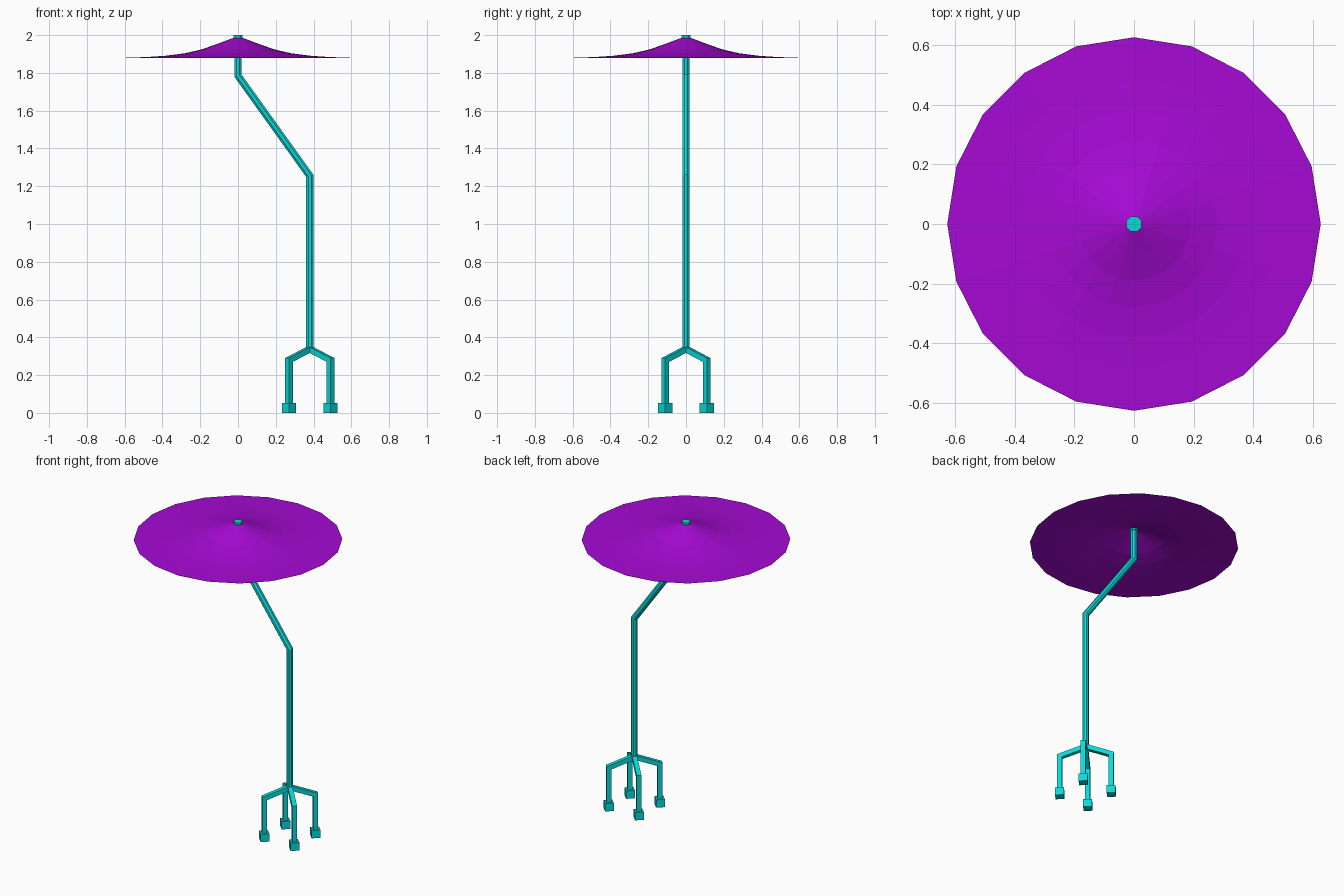
import bpy, bmesh
from math import sin, cos, pi, sqrt
from mathutils import Vector, Matrix

if "Cube" in bpy.data.objects:
    bpy.data.objects.remove(bpy.data.objects["Cube"])


def material(name, rgb):
    m = bpy.data.materials.new(name)
    m.diffuse_color = (*rgb, 1)
    m.use_nodes = True
    m.node_tree.nodes["Principled BSDF"].inputs["Base Color"].default_value = m.diffuse_color
    return m


TEAL = material("teal", (0.003, 0.70, 0.70))
PURPLE = material("purple", (0.38, 0.003, 0.66))


def finish(name, bm, mat):
    bmesh.ops.recalc_face_normals(bm, faces=bm.faces)
    me = bpy.data.meshes.new(name)
    bm.to_mesh(me)
    bm.free()
    me.materials.append(mat)
    ob = bpy.data.objects.new(name, me)
    bpy.context.collection.objects.link(ob)
    return ob


def tube(name, path, side, radius, sides, mat):
    """Sweep a regular polygon along a planar path with mitred bends.
    side is the normal of the path's plane."""
    bm = bmesh.new()
    pts = [Vector(p) for p in path]
    side = Vector(side).normalized()
    rings = []
    for i, p in enumerate(pts):
        a = (p - pts[max(i - 1, 0)]).normalized()
        b = (pts[min(i + 1, len(pts) - 1)] - p).normalized()
        t = (a + b).normalized()
        ref = a if a.length else b
        out = side.cross(t) / t.dot(ref)          # stretched on the mitre
        ring = []
        for k in range(sides):
            ang = 2 * pi * (k + 0.5) / sides
            ring.append(bm.verts.new(p + radius * (cos(ang) * side + sin(ang) * out)))
        rings.append(ring)
    for r0, r1 in zip(rings, rings[1:]):
        for k in range(sides):
            n = (k + 1) % sides
            bm.faces.new((r0[k], r0[n], r1[n], r1[k]))
    bm.faces.new(rings[0])
    bm.faces.new(rings[-1])
    return finish(name, bm, mat)


# Cranked pole and its top cap
POLE_X = 0.38
tube("pole", [(POLE_X, 0, 0.32), (POLE_X, 0, 1.255), (0, 0, 1.785), (0, 0, 1.99)],
     (0, 1, 0), 0.0205, 8, TEAL)
tube("top_cap", [(0, 0, 1.975), (0, 0, 2.0)], (0, 1, 0), 0.027, 8, TEAL)

# Four diagonal legs with block feet
REACH = 0.11
for sx in (-1, 1):
    for sy in (-1, 1):
        tag = ("left" if sx < 0 else "right") + ("_front" if sy < 0 else "_back")
        x, y = POLE_X + sx * REACH, sy * REACH
        tube("leg_" + tag, [(POLE_X, 0, 0.338), (x, y, 0.28), (x, y, 0.03)],
             (-sy, sx, 0), 0.0205, 4, TEAL)
        bm = bmesh.new()
        bmesh.ops.create_cube(bm, size=1, matrix=Matrix.Translation((x, y, 0.026))
                              @ Matrix.Rotation(pi / 4, 4, 'Z')
                              @ Matrix.Diagonal((0.053, 0.053, 0.052, 1)))
        finish("foot_" + tag, bm, TEAL)

# Canopy: thin flared sheet with 20 sides
PROFILE = [(0.015, 1.989), (0.10, 1.957), (0.19, 1.925), (0.28, 1.904),
           (0.38, 1.891), (0.48, 1.884), (0.627, 1.879)]
bm = bmesh.new()
rings = [[bm.verts.new((r * cos(2 * pi * k / 20), r * sin(2 * pi * k / 20), z))
          for k in range(20)] for r, z in PROFILE]
for r0, r1 in zip(rings, rings[1:]):
    for k in range(20):
        n = (k + 1) % 20
        bm.faces.new((r0[k], r1[k], r1[n], r0[n]))
finish("canopy", bm, PURPLE)
